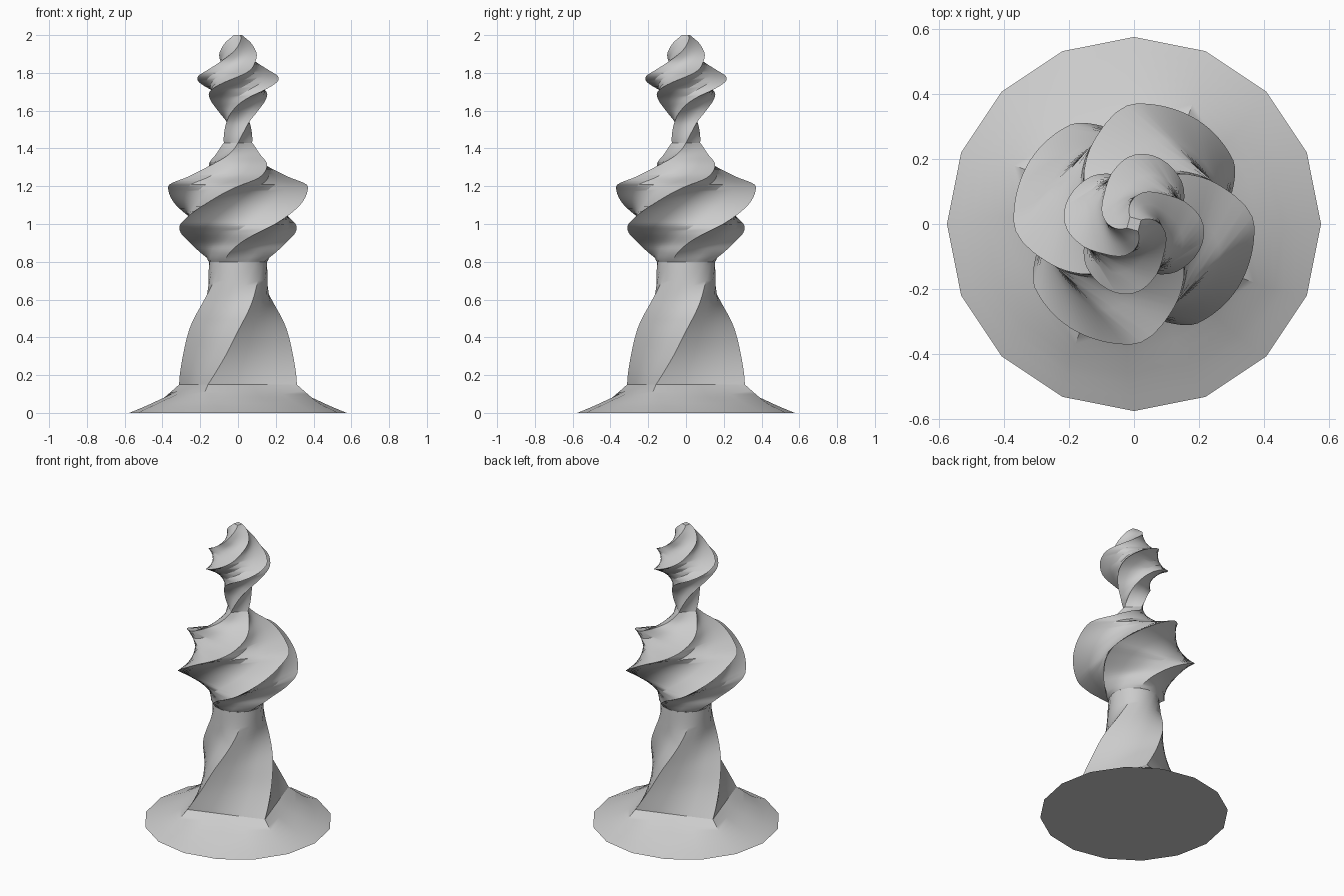
import bpy, bmesh, math
from math import radians, cos, sin

cube = bpy.data.objects.get("Cube")
if cube:
    bpy.data.objects.remove(cube, do_unlink=True)

stone = bpy.data.materials.new("plain_grey")
stone.use_nodes = True
GREY = (0.6, 0.6, 0.6, 1)
stone.diffuse_color = GREY
stone.node_tree.nodes["Principled BSDF"].inputs["Base Color"].default_value = GREY

SIDES = 16


def smooth_sample(keys, z):
    """Interpolate (z, radius, twist, roundness) keys with limited slopes."""
    def slope(i, c):
        if i == 0 or i == len(keys) - 1:
            j = max(i, 1)
            return (keys[j][c] - keys[j - 1][c]) / (keys[j][0] - keys[j - 1][0])
        a = (keys[i][c] - keys[i - 1][c]) / (keys[i][0] - keys[i - 1][0])
        b = (keys[i + 1][c] - keys[i][c]) / (keys[i + 1][0] - keys[i][0])
        return 2 * a * b / (a + b) if a * b > 0 else 0

    i = max(k for k in range(len(keys) - 1) if keys[k][0] <= z + 1e-6)
    h = keys[i + 1][0] - keys[i][0]
    t = (z - keys[i][0]) / h
    out = []
    for c in range(1, 4):
        p, q = keys[i][c], keys[i + 1][c]
        m, n = slope(i, c) * h, slope(i + 1, c) * h
        out.append(p * (2*t**3 - 3*t**2 + 1) + m * (t**3 - 2*t**2 + t)
                   + q * (3*t**2 - 2*t**3) + n * (t**3 - t**2))
    return out


def ring(bm, z, radius, twist, roundness):
    """Cross-section between a square and a circle, turned by the twist."""
    verts = []
    for k in range(SIDES):
        a = radians(360 * k / SIDES)
        square = cos(radians(45)) / cos(a % radians(90) - radians(45))
        r = radius * (roundness + (1 - roundness) * square)
        b = a + radians(twist)
        verts.append(bm.verts.new((r * cos(b), r * sin(b), z)))
    return verts


def twisted_part(name, keys, steps, cap_bottom=False, cap_top=False):
    bm = bmesh.new()
    z0, z1 = keys[0][0], keys[-1][0]
    rings = []
    for s in range(steps + 1):
        z = z0 + (z1 - z0) * s / steps
        rings.append(ring(bm, z, *smooth_sample(keys, z)))
    for low, high in zip(rings, rings[1:]):
        for k in range(SIDES):
            n = (k + 1) % SIDES
            face = bm.faces.new((low[k], low[n], high[n], high[k]))
            face.smooth = True
    if cap_bottom:
        bm.faces.new(rings[0][::-1])
    if cap_top:
        bm.faces.new(rings[-1])
    mesh = bpy.data.meshes.new(name)
    bm.to_mesh(mesh)
    bm.free()
    mesh.materials.append(stone)
    obj = bpy.data.objects.new(name, mesh)
    bpy.context.collection.objects.link(obj)
    bpy.ops.object.select_all(action="DESELECT")
    obj.select_set(True)
    bpy.context.view_layer.objects.active = obj
    bpy.ops.object.shade_smooth_by_angle(angle=radians(32))


# Keys are (height, corner radius, twist in degrees, roundness)
twisted_part("flared_base", [
    (0, .575, 157.5, 1), (.05, .475, 155, .85),
    (.1, .41, 154, .4), (.15, .35, 153, 0)], 9, cap_bottom=True)

twisted_part("twisted_column", [
    (.15, .35, 153, 0), (.3, .3, 167, 0), (.45, .255, 182, .05),
    (.6, .195, 204, .4), (.7, .165, 220, .85), (.8, .155, 240, 1)], 26)

twisted_part("large_bulb", [
    (.8, .155, 243, 1), (.85, .205, 258, .4), (.9, .253, 273, .05),
    (.96, .328, 291, 0), (1, .363, 303, 0), (1.1, .375, 331, 0),
    (1.2, .37, 360, 0), (1.25, .29, 384, 0), (1.285, .245, 397, 0),
    (1.32, .2, 410, 0), (1.37, .125, 428, 0), (1.43, .075, 450, 0)], 54)

twisted_part("small_finial", [
    (1.43, .075, 450, 0), (1.53, .083, 490, 0), (1.6, .11, 525, 0),
    (1.66, .153, 555, 0), (1.71, .2, 585, 0), (1.76, .219, 617, 0),
    (1.78, .213, 630, 0), (1.81, .18, 649, 0), (1.86, .13, 675, 0),
    (1.91, .1, 705, 0), (1.96, .068, 728, 0), (2, .025, 750, 0)], 54, cap_top=True)
